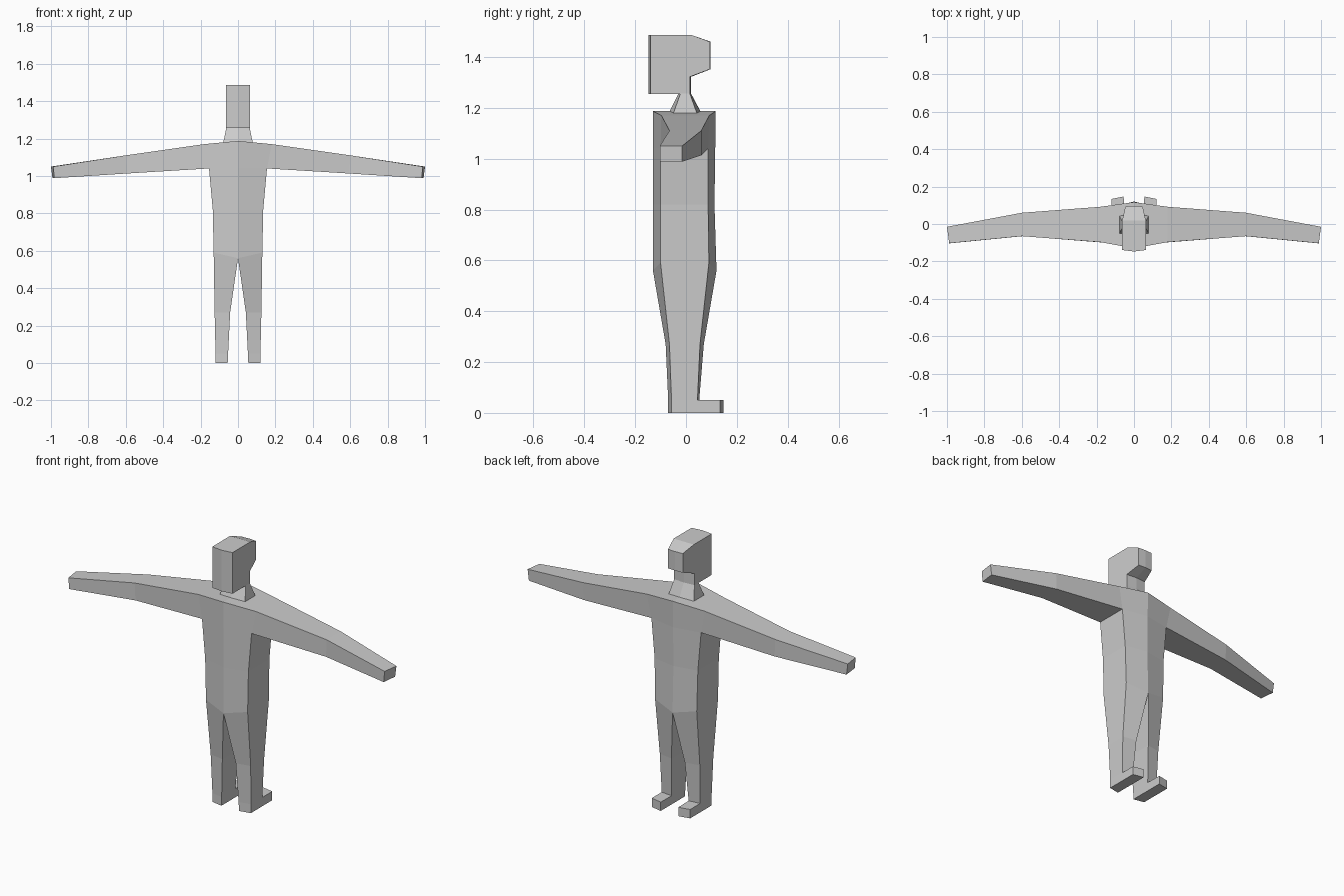
import bpy
import bmesh

if "Cube" in bpy.data.objects:
    bpy.data.objects.remove(bpy.data.objects["Cube"])

grey = bpy.data.materials.new("plain grey")
grey.diffuse_color = (0.6, 0.6, 0.6, 1)
grey.use_nodes = True
grey.node_tree.nodes["Principled BSDF"].inputs["Base Color"].default_value = grey.diffuse_color


def loft(bm, rings, cap=False, skip=()):
    """Bridge rings of equal length; leave out skipped sides and the centre plane."""
    vs = [[bm.verts.new(p) for p in r] for r in rings]
    n = len(vs[0])
    for a, b in zip(vs, vs[1:]):
        for i in range(n):
            j = (i + 1) % n
            quad = (a[i], a[j], b[j], b[i])
            if i not in skip and any(v.co.x > 1e-5 for v in quad):
                bm.faces.new(quad)
    if cap:
        bm.faces.new(vs[-1])


def finish(bm, name):
    """Weld, mirror the half across x and make the object."""
    bmesh.ops.remove_doubles(bm, verts=bm.verts[:], dist=0.0005)
    bmesh.ops.mirror(bm, geom=bm.verts[:] + bm.edges[:] + bm.faces[:],
                     axis='X', merge_dist=0.0005)
    bmesh.ops.recalc_face_normals(bm, faces=bm.faces[:])
    me = bpy.data.meshes.new(name)
    bm.to_mesh(me)
    bm.free()
    me.materials.append(grey)
    bpy.context.collection.objects.link(bpy.data.objects.new(name, me))


def section(xi, xo, zi, zo, y):
    """Four-point ring: inner front, outer front, outer back, inner back."""
    return [(xi, y[0], zi), (xo, y[1], zo), (xo, y[2], zo), (xi, y[3], zi)]


# Body: torso, arms, legs and feet in one skin
bm = bmesh.new()
hip = section(0, 0.13, 0.56, 0.59, (-0.13, -0.10, 0.09, 0.12))
waist = section(0, 0.135, 0.82, 0.82, (-0.13, -0.10, 0.087, 0.112))
armpit = section(0, 0.155, 1.04, 1.04, (-0.13, -0.10, 0.087, 0.115))
shoulder = section(0, 0.18, 1.187, 1.17, (-0.13, -0.097, 0.092, 0.117))
loft(bm, [hip, waist, armpit])
loft(bm, [armpit, shoulder], skip=(1,))
bm.faces.new([bm.verts.new(p) for p in shoulder])

# Arm: bottom front, bottom back, top back, top front
loft(bm, [
    [armpit[1], armpit[2], shoulder[2], shoulder[1]],
    [(0.595, -0.065, 1.013), (0.595, 0.06, 1.013), (0.6, 0.06, 1.11), (0.6, -0.065, 1.11)],
    [(0.982, -0.103, 0.988), (0.992, -0.015, 0.988), (1.0, -0.015, 1.05), (0.988, -0.103, 1.05)],
], cap=True)

# Leg and foot
knee = section(0.042, 0.125, 0.27, 0.27, (-0.08, -0.065, 0.055, 0.07))
ankle = section(0.053, 0.12, 0.05, 0.05, (-0.07, -0.057, 0.045, 0.052))
sole = section(0.055, 0.12, 0, 0, (-0.07, -0.057, 0.045, 0.052))
loft(bm, [hip, knee, ankle])
loft(bm, [ankle, sole], cap=True, skip=(2,))
loft(bm, [
    [sole[3], sole[2], ankle[2], ankle[3]],
    [(0.055, 0.147, 0), (0.12, 0.134, 0), (0.12, 0.134, 0.05), (0.055, 0.147, 0.05)],
], cap=True)
finish(bm, "body")

# Neck: flared collar under the head
bm = bmesh.new()
loft(bm, [section(0, 0.063, 1.256, 1.256, (-0.03, -0.022, 0.015, 0.02)),
          section(0, 0.08, 1.18, 1.172, (-0.068, -0.052, 0.045, 0.06))])
finish(bm, "neck")

# Head: side profile (centre y, side y, z, half width) spread to both sides
profile = [(-0.147, -0.139, 1.255, 0.063), (-0.147, -0.139, 1.487, 0.063),
           (0.02, 0.02, 1.487, 0.063), (0.097, 0.094, 1.46, 0.046),
           (0.097, 0.094, 1.352, 0.046), (0.02, 0.015, 1.322, 0.063),
           (0.02, 0.015, 1.255, 0.063)]
bm = bmesh.new()
loft(bm, [[(0, yc, z) for yc, ys, z, w in profile],
          [(w, ys, z) for yc, ys, z, w in profile]], cap=True)
finish(bm, "head")
